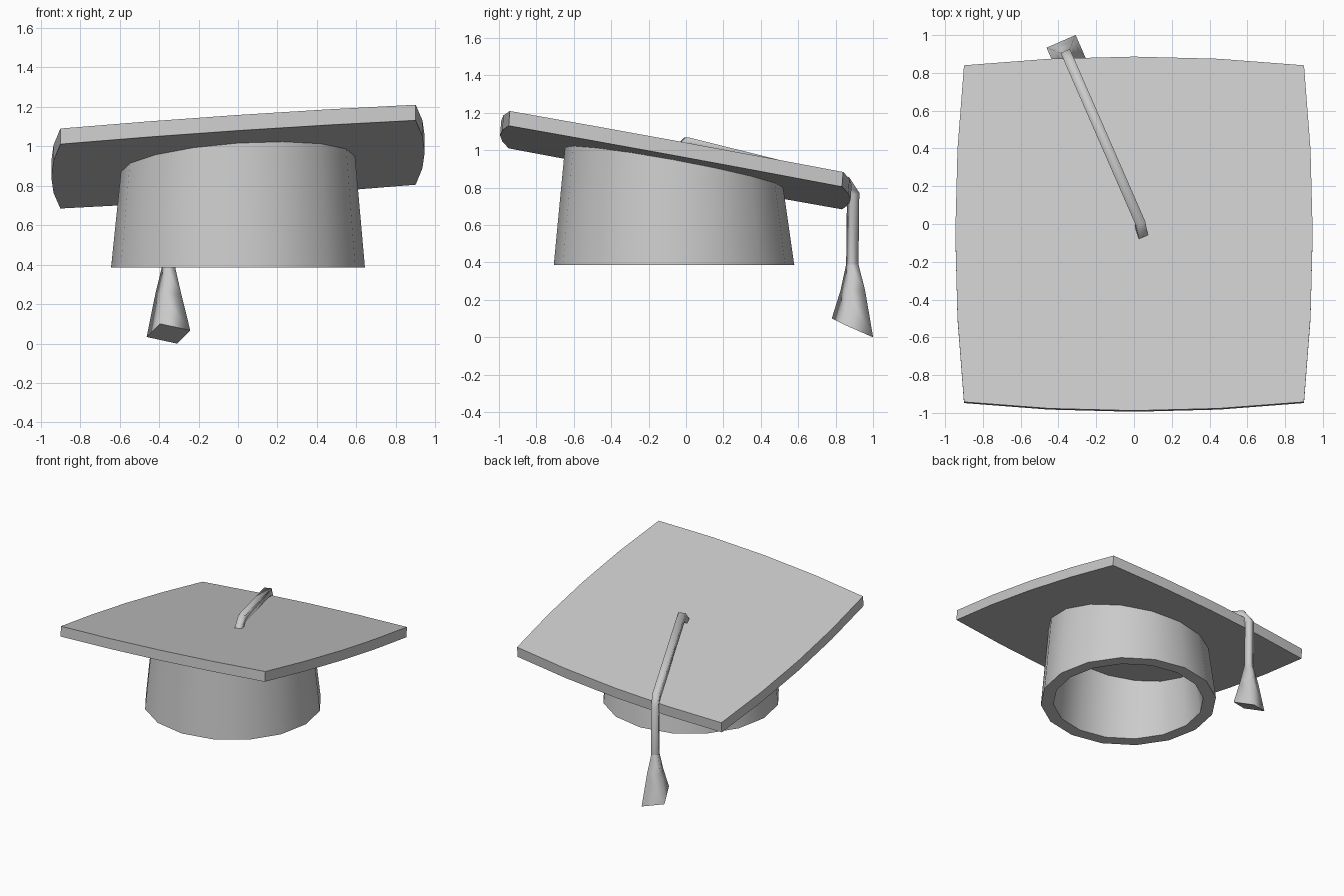
import bpy
import math
from mathutils import Vector

if "Cube" in bpy.data.objects:
    bpy.data.objects.remove(bpy.data.objects["Cube"])


def make(name, verts, faces, smooth=lambda i: False, angle=None):
    me = bpy.data.meshes.new(name)
    me.from_pydata([tuple(v) for v in verts], [], faces)
    me.update()
    ob = bpy.data.objects.new(name, me)
    bpy.context.collection.objects.link(ob)
    for p in me.polygons:
        p.use_smooth = smooth(p.index)
    if angle:
        bpy.context.view_layer.objects.active = ob
        ob.select_set(True)
        bpy.ops.object.shade_smooth_by_angle(angle=math.radians(angle))
        ob.select_set(False)
    return ob


def bridge(a, b, n):
    """Quads joining ring a to ring b (start indices), n sides."""
    return [(a + i, a + (i + 1) % n, b + (i + 1) % n, b + i) for i in range(n)]


def board_z(x, y):
    """Height of the tilted board's top plane."""
    return 0.977 + 0.067 * x - 0.183 * y


THICK = 0.079

# board: tilted square slab with gently bowed edges
corners = [(-0.9, -0.942), (0.9, -0.942), (0.9, 0.84), (-0.9, 0.84)]
outline = []
for i, c in enumerate(corners):
    a, b = Vector(c), Vector(corners[(i + 1) % 4])
    out = Vector(((b - a).y, -(b - a).x)).normalized()
    for k in range(4):
        t = k / 4
        outline.append(a.lerp(b, t) + out * 0.046 * (1 - (2 * t - 1) ** 2))
top = [Vector((p.x, p.y, board_z(p.x, p.y))) for p in outline]
bottom = [p - Vector((0, 0.006, THICK)) for p in top]
n = len(top)
make("board", bottom + top,
     bridge(0, n, n) + [tuple(range(n, 2 * n)), tuple(reversed(range(n)))],
     angle=30)

# cap band: tapered thick cup whose top follows the board, open underneath
N = 16


def ring(rx, ry, z=None, drop=THICK):
    pts = []
    for i in range(N):
        a = 2 * math.pi * i / N
        x, y = rx * math.cos(a), ry * math.sin(a) - 0.064
        pts.append((x, y, board_z(x, y) - drop if z is None else z))
    return pts


band = ring(0.593, 0.583) + ring(0.643, 0.643, 0.386) \
    + ring(0.55, 0.55, 0.386) + ring(0.507, 0.497, drop=THICK + 0.1)
make("cap_band", band,
     bridge(N, 0, N) + bridge(2 * N, N, N) + bridge(3 * N, 2 * N, N)
     + [tuple(range(N)), tuple(reversed(range(3 * N, 4 * N)))], angle=35)

# cord and tassel: square sections swept in the vertical plane along d
d = Vector((-0.40, 0.9165, 0))
p = Vector((0.9165, 0.40, 0))
up = Vector((0, 0, 1))
origin = Vector((0.036, 0, 0))


def sweep(name, path, start_shift=0, base_tilt=False):
    """path: (distance along d, height, half width)."""
    verts = []
    for i, (s, z, h) in enumerate(path):
        s0, z0, _ = path[max(i - 1, 0)]
        s1, z1, _ = path[min(i + 1, len(path) - 1)]
        t1 = Vector((s - s0, z - z0)).normalized() if i else Vector((0, 0))
        t2 = Vector((s1 - s, z1 - z)).normalized() if i < len(path) - 1 else Vector((0, 0))
        t = (t1 + t2).normalized()
        q = d * -t.y + up * t.x
        side = p
        if base_tilt and i == len(path) - 1:
            q, side = d - up * 0.4, p - up * 0.2
        c = origin + d * s + up * z
        if i == 0:
            c += p * start_shift
        verts += [c + side * h * u + q * h * v
                  for u, v in ((1, 1), (-1, 1), (-1, -1), (1, -1))]
    m = len(path)
    faces = [f for i in range(m - 1) for f in bridge(4 * i, 4 * i + 4, 4)]
    sides = len(faces)
    faces += [(3, 2, 1, 0), tuple(range(4 * m - 4, 4 * m))]
    return make(name, verts, faces, smooth=lambda k: k < sides)


sweep("cord", [(-0.05, 0.975, 0.026), (0.01, 1.043, 0.027), (0.925, 0.833, 0.027),
               (0.975, 0.765, 0.026), (0.97, 0.37, 0.025)], start_shift=-0.015)
sweep("tassel", [(0.97, 0.39, 0.025), (0.973, 0.25, 0.05), (0.971, 0.05, 0.084)],
      base_tilt=True)
